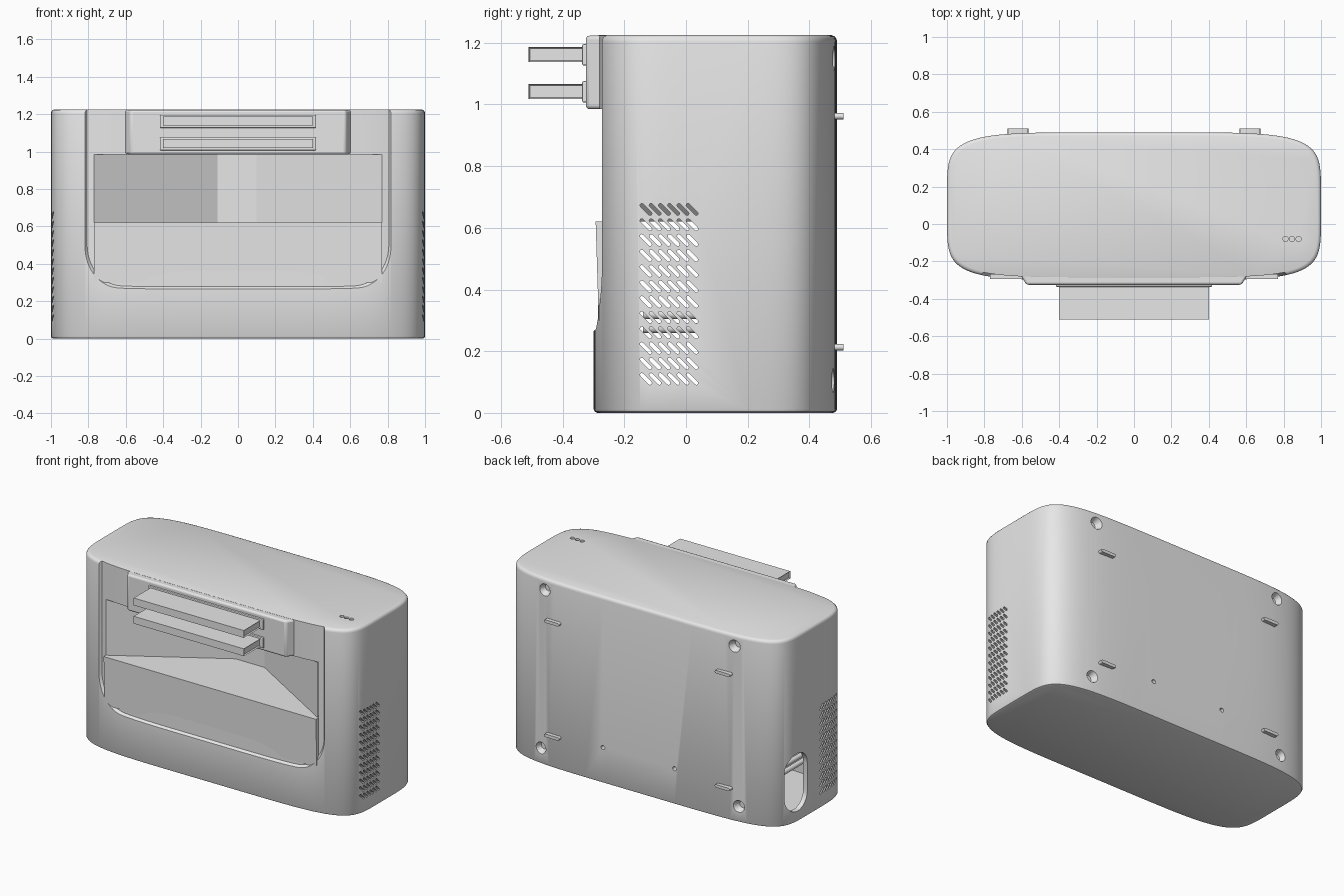
import bpy, bmesh, math
from mathutils import Vector

if "Cube" in bpy.data.objects:
    bpy.data.objects.remove(bpy.data.objects["Cube"])

grey = bpy.data.materials.new("light grey plastic")
grey.use_nodes = True
grey.diffuse_color = (0.8, 0.8, 0.8, 1)
grey.node_tree.nodes["Principled BSDF"].inputs["Base Color"].default_value = (0.8, 0.8, 0.8, 1)


def place(axis, u, v, w):
    # u, v lie across the extrusion axis, w runs along it
    return Vector({"x": (w, u, v), "y": (u, w, v), "z": (u, v, w)}[axis])


def add_loft(bm, rings):
    loops = [[bm.verts.new(p) for p in ring] for ring in rings]
    for a, b in zip(loops, loops[1:]):
        for i in range(len(a)):
            j = (i + 1) % len(a)
            bm.faces.new((a[i], a[j], b[j], b[i]))
    bm.faces.new(loops[0])
    bm.faces.new(loops[-1])


def finish(name, bm):
    bmesh.ops.recalc_face_normals(bm, faces=bm.faces[:])
    mesh = bpy.data.meshes.new(name)
    bm.to_mesh(mesh)
    bm.free()
    mesh.materials.append(grey)
    obj = bpy.data.objects.new(name, mesh)
    bpy.context.collection.objects.link(obj)
    return obj


def loft(name, rings):
    bm = bmesh.new()
    add_loft(bm, rings)
    return finish(name, bm)


def prisms(name, axis, outlines, lo, hi):
    bm = bmesh.new()
    for pts in outlines:
        add_loft(bm, [[place(axis, u, v, w) for u, v in pts] for w in (lo, hi)])
    return finish(name, bm)


def rect(u0, u1, v0, v1):
    return [(u0, v0), (u1, v0), (u1, v1), (u0, v1)]


def capsule(cu, cv, half, r, angle, seg=6):
    # stadium outline; half = 0 gives a circle
    pts = []
    for side in (1, -1):
        for i in range(seg + (half > 0)):
            t = angle - math.pi / 2 + math.pi * i / seg + (math.pi if side < 0 else 0)
            pts.append((cu + side * half * math.cos(angle) + r * math.cos(t),
                        cv + side * half * math.sin(angle) + r * math.sin(t)))
    return pts


def activate(obj):
    bpy.ops.object.select_all(action="DESELECT")
    obj.select_set(True)
    bpy.context.view_layer.objects.active = obj


def cut(obj, cutter):
    activate(obj)
    mod = obj.modifiers.new("cut", "BOOLEAN")
    mod.operation, mod.solver, mod.object = "DIFFERENCE", "EXACT", cutter
    bpy.ops.object.modifier_apply(modifier=mod.name)
    bpy.data.objects.remove(cutter)


def bevel(obj, width, segments=3):
    mod = obj.modifiers.new("bevel", "BEVEL")
    mod.width, mod.segments = width, segments


def smooth(obj):
    activate(obj)
    bpy.ops.object.shade_smooth_by_angle(angle=math.radians(35))


def footprint(hx, hy, cy, z, n=128):
    # squarish superellipse plan of the case
    def power(c):
        return math.copysign(abs(c) ** (2 / 5.5), c)
    return [Vector((hx * power(math.cos(t)), cy + hy * power(math.sin(t)), z))
            for t in (2 * math.pi * (i + 0.5) / n for i in range(n))]


def u_outline(y):
    # rounded-bottom panel, narrowing inwards
    draft = 0.8 * (y + 0.3)
    w, b, r = 0.84 - draft, 0.265 + draft, 0.2
    right = [(w - r + r * math.cos(t), b + r - r * math.sin(t))
             for t in (math.pi / 2 * i / 12 for i in range(13))]
    pts = [(w, 1.3)] + right + [(-x, z) for x, z in reversed(right)] + [(-w, 1.3)]
    return [Vector((x, y, z)) for x, z in pts]


# Hollow case with rounded rims
rims = [(0, 0.012), (0.004, 0.004), (0.012, 0), (1.203, 0),
        (1.213, 0.002), (1.221, 0.008), (1.225, 0.018)]
case = loft("case", [footprint(1 - d, 0.395 - d, 0.095, z) for z, d in rims])
cut(case, loft("hollow", [footprint(0.97, 0.345, 0.085, z) for z in (0.03, 1.18)]))

# Shallow front panel that follows the curve of the case
panel = loft("panel_cutter", [u_outline(y) for y in (-0.34, -0.2)])
cut(panel, loft("panel_core", [footprint(0.985, 0.38, 0.095, z) for z in (-0.1, 1.4)]))
cut(case, panel)

# Front opening, side grilles and side cable slot
LOW, HIGH, WIDE = 0.62, 0.985, 0.77
cut(case, prisms("opening", "y", [rect(-WIDE, WIDE, LOW, HIGH)], -0.4, -0.2))
slots = [capsule(-0.13 + 0.03 * i, 0.11 + 0.05 * j, 0.019, 0.006, -math.pi / 4, 4)
         for i in range(6) for j in range(12)]
cut(case, prisms("grille", "x", slots, -1.1, 1.1))
cut(case, prisms("cable_slot", "x", [capsule(0.27, 0.26, 0.09, 0.1, math.pi / 2, 12)], -1.1, -0.85))

# Back screw recesses, pin holes and top indicator holes
screws = [(s * x, z) for s in (1, -1) for x, z in ((0.69, 1.15), (0.72, 0.105))]
bm = bmesh.new()
for x, z in screws:
    add_loft(bm, [[place("y", u, v, y) for u, v in capsule(x, z, 0, r, 0, 12)]
                  for y, r in ((0.44, 0.022), (0.55, 0.07))])
cut(case, finish("screw_recesses", bm))
cut(case, prisms("pin_holes", "y", [capsule(s * 0.26, 0.235, 0, 0.014, 0) for s in (1, -1)], 0.45, 0.6))
cut(case, prisms("indicator_holes", "z",
                 [capsule(0.845 + 0.035 * i, -0.08, 0, 0.014, 0, 8) for i in (-1, 0, 1)], 1.205, 1.3))
smooth(case)

# Tapered scoop behind the opening, open at the front
bm = bmesh.new()
plan = [(-WIDE, -0.27), (WIDE, -0.27), (0.1, 0.13), (-0.11, 0.13)]
add_loft(bm, [[Vector((x, y, z)) for x, y in plan] for z in (LOW, HIGH)])
bmesh.ops.recalc_face_normals(bm, faces=bm.faces[:])
front = [f for f in bm.faces if f.normal.y < -0.9]
bmesh.ops.delete(bm, geom=front, context="FACES")
scoop = finish("scoop", bm)
scoop.data.flip_normals()

# Straight lip under the opening
prisms("scoop_lip", "x", [[(-0.25, 0.3), (-0.283, 0.3), (-0.293, LOW), (-0.25, LOW)]], -WIDE, WIDE)

# Raised block that carries the two prongs
block = prisms("prong_block", "z", [[(-0.62, -0.25), (-0.575, -0.325),
                                     (0.575, -0.325), (0.62, -0.25)]], HIGH, 1.223)
bevel(block, 0.012)
smooth(block)

for label, z in (("lower", 1.042), ("upper", 1.162)):
    collar = prisms(label + "_collar", "y", [rect(-0.418, 0.418, z - 0.036, z + 0.034)], -0.337, -0.31)
    bevel(collar, 0.006, 2)
    prong = prisms(label + "_prong", "y", [rect(-0.4, 0.4, z - 0.024, z + 0.024)], -0.51, -0.31)
    bm = bmesh.new()
    bm.from_mesh(prong.data)
    ends = [f for f in bm.faces if abs(f.normal.x) > 0.9]
    bmesh.ops.inset_individual(bm, faces=ends, thickness=0.006, depth=-0.008)
    bm.to_mesh(prong.data)
    bm.free()

# Wall pegs on the back
pegs = prisms("wall_pegs", "y", [capsule(s * 0.62, z, 0.045, 0.01, 0)
                                 for s in (1, -1) for z in (0.213, 0.962)], 0.46, 0.51)
smooth(pegs)

# Bars inside the cable slot
for label, z in (("lower", 0.275), ("upper", 0.32)):
    bar = prisms(label + "_cable_bar", "y", [capsule(-0.87, z, 0, 0.016, 0, 8)], -0.14, 0.4)
    smooth(bar)
